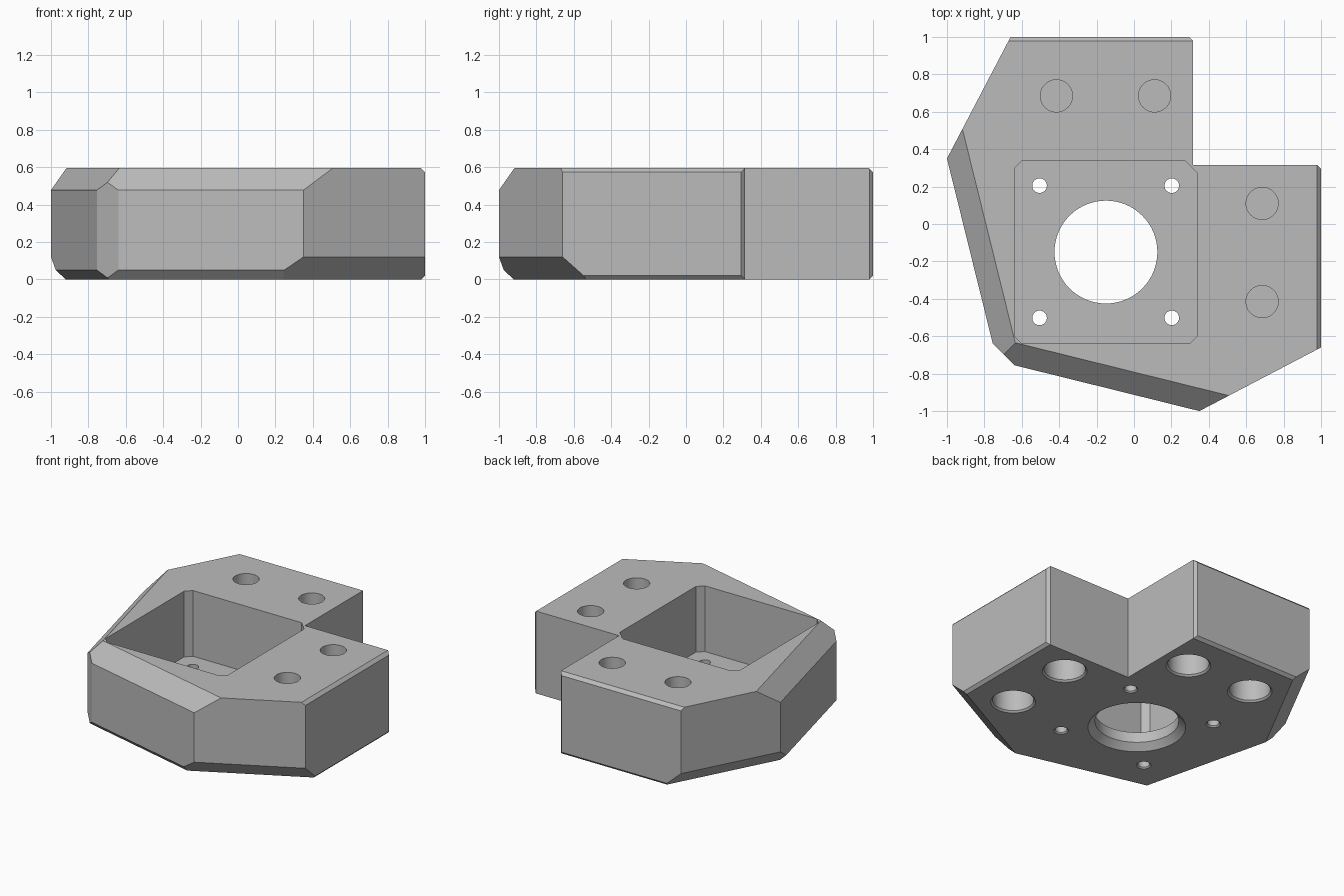
import bpy, bmesh
from math import cos, sin, tau
from mathutils import Vector

cube = bpy.data.objects.get("Cube")
if cube:
    bpy.data.objects.remove(cube, do_unlink=True)

HEIGHT = 0.595
FLOOR = 0.12

grey = bpy.data.materials.new("plain grey")
grey.use_nodes = True
COLOUR = (0.5, 0.5, 0.5, 1)
grey.diffuse_color = COLOUR
grey.node_tree.nodes["Principled BSDF"].inputs["Base Color"].default_value = COLOUR


def finish(name, bm):
    bmesh.ops.recalc_face_normals(bm, faces=bm.faces)
    mesh = bpy.data.meshes.new(name)
    bm.to_mesh(mesh)
    bm.free()
    mesh.materials.append(grey)
    ob = bpy.data.objects.new(name, mesh)
    bpy.context.collection.objects.link(ob)
    return ob


def prism(outline, z0, z1):
    bm = bmesh.new()
    face = bm.faces.new([bm.verts.new((x, y, z0)) for x, y in outline])
    out = bmesh.ops.extrude_face_region(bm, geom=[face])
    verts = [g for g in out["geom"] if isinstance(g, bmesh.types.BMVert)]
    bmesh.ops.translate(bm, verts=verts, vec=(0, 0, z1 - z0))
    bmesh.ops.recalc_face_normals(bm, faces=bm.faces)
    return bm


def lathe(name, profile, centre, sides=64):
    """Closed turned solid from (radius, height) pairs."""
    bm = bmesh.new()
    rings = [[bm.verts.new((centre[0] + r * cos(tau * i / sides),
                            centre[1] + r * sin(tau * i / sides), z))
              for i in range(sides)] for r, z in profile]
    for low, high in zip(rings, rings[1:]):
        for i in range(sides):
            j = (i + 1) % sides
            bm.faces.new((low[i], low[j], high[j], high[i]))
    bm.faces.new(rings[0][::-1])
    bm.faces.new(rings[-1])
    return finish(name, bm)


def chamfer(bm, a, b, size, top):
    """Slice a 45 degree chamfer along outline edge a-b."""
    edge = Vector((b[0] - a[0], b[1] - a[1], 0)).normalized()
    outward = Vector((edge.y, -edge.x, 0))
    normal = outward + Vector((0, 0, 1 if top else -1))
    z = HEIGHT - size if top else size
    geom = bm.verts[:] + bm.edges[:] + bm.faces[:]
    cut = bmesh.ops.bisect_plane(bm, geom=geom, plane_co=(a[0], a[1], z),
                                 plane_no=normal.normalized(), clear_outer=True)
    edges = [g for g in cut["geom_cut"] if isinstance(g, bmesh.types.BMEdge)]
    bmesh.ops.edgeloop_fill(bm, edges=edges)


# Body: outline mirrored across the diagonal, counter-clockwise
half = [(0.315, 0.315), (0.315, 0.98), (0.295, 1), (-0.66, 1), (-1, 0.35), (-0.755, -0.64)]
outline = half + [(y, x) for x, y in half[:0:-1]]
bm = prism(outline, 0, HEIGHT)
# Start index of each chamfered edge: bottom size, top size (0 for none)
sizes = {2: (0.02, 0.022), 3: (0.12, 0), 4: (0.05, 0.118),
         6: (0.05, 0.118), 7: (0.12, 0), 8: (0.02, 0.022)}
for i, (bottom, top) in sizes.items():
    for size, is_top in ((bottom, False), (top, True)):
        if size:
            chamfer(bm, outline[i], outline[i + 1], size, is_top)
body = finish("mount_body", bm)

cutters = []

# Square pocket with clipped corners
lo, hi, c, n = -0.64, 0.34, 0.042, 0.07
pocket = [(lo + c, lo), (hi - c, lo), (hi, lo + c), (hi, hi - n),
          (hi - n, hi), (lo + c, hi), (lo, hi - c), (lo, lo + c)]
cutters.append(finish("pocket_cutter", prism(pocket, FLOOR, 1)))

# Central bore, flared underneath
cutters.append(lathe("bore_cutter", [(0.34, -0.02), (0.275, 0.045), (0.275, 0.3)], (-0.15, -0.15)))

# Small screw holes through the pocket floor
for x in (-0.505, 0.202):
    for y in (-0.502, 0.205):
        cutters.append(lathe("screw_cutter", [(0.068, -0.02), (0.039, 0.009), (0.039, 0.3)],
                             (x, y), 32))

# Arm holes: wide bores from below, narrower blind holes from above
for a, b in ((-0.415, 0.685), (0.11, 0.685)):
    for centre in ((a, b), (b, a)):
        cutters.append(lathe("wide_bore_cutter", [(0.167, -0.02), (0.135, 0.012), (0.135, 0.35)],
                             centre, 48))
        cutters.append(lathe("top_hole_cutter", [(0.086, 0.36), (0.086, 0.8)], centre, 48))

bpy.context.view_layer.objects.active = body
for cutter in cutters:
    cutter.hide_render = True
    mod = body.modifiers.new("cut", "BOOLEAN")
    mod.operation = "DIFFERENCE"
    mod.solver = "EXACT"
    mod.object = cutter
    bpy.ops.object.modifier_apply(modifier=mod.name)
    bpy.data.objects.remove(cutter, do_unlink=True)

bpy.ops.object.select_all(action="DESELECT")
body.select_set(True)
bpy.ops.object.shade_smooth_by_angle(angle=0.5)
